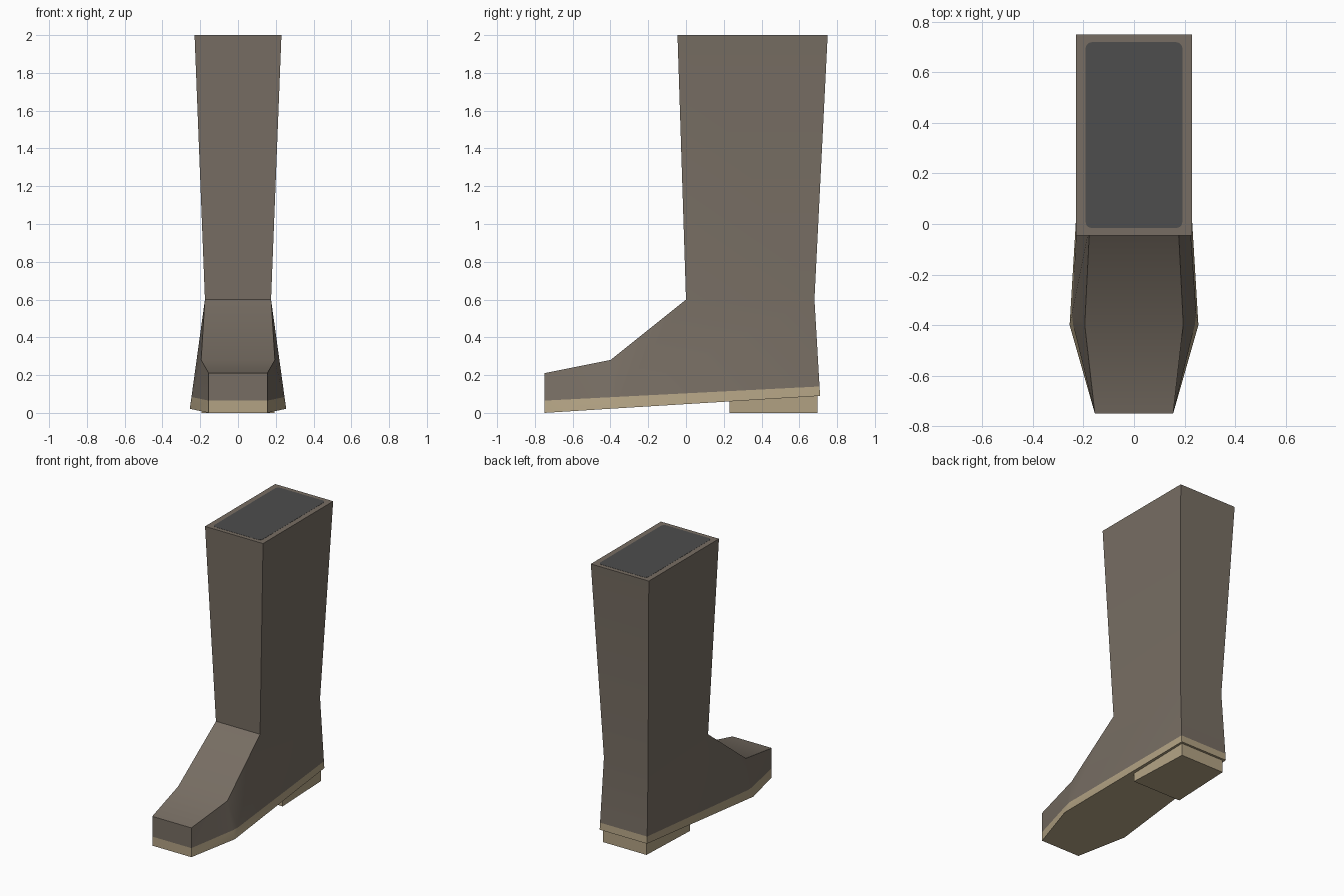
import bpy, bmesh, math
from mathutils import Vector

if "Cube" in bpy.data.objects:
    bpy.data.objects.remove(bpy.data.objects["Cube"])


def material(name, rgb):
    m = bpy.data.materials.new(name)
    m.diffuse_color = (*rgb, 1)
    m.use_nodes = True
    m.node_tree.nodes["Principled BSDF"].inputs["Base Color"].default_value = m.diffuse_color
    return m


LEATHER = material("brown leather", (0.185, 0.155, 0.125))
SOLE = material("tan sole", (0.45, 0.365, 0.23))
DARK = material("dark opening", (0.075, 0.075, 0.075))


def mirrored_solid(bm, profile, sides):
    """Solid from a side profile of (half width, y, z), mirrored across x."""
    right = [bm.verts.new((x, y, z)) for x, y, z in profile]
    left = [bm.verts.new((-x, y, z)) for x, y, z in profile]
    n = len(profile)
    for f in sides:
        bm.faces.new([right[i] for i in f])
        bm.faces.new([left[i] for i in reversed(f)])
    for i in range(n):
        j = (i + 1) % n
        bm.faces.new((right[i], left[i], left[j], right[j]))
    bmesh.ops.recalc_face_normals(bm, faces=bm.faces)


def finish(bm, name, mats, smooth=None):
    me = bpy.data.meshes.new(name)
    bm.to_mesh(me)
    bm.free()
    for m in mats:
        me.materials.append(m)
    ob = bpy.data.objects.new(name, me)
    bpy.context.collection.objects.link(ob)
    if smooth:
        bpy.ops.object.select_all(action='DESELECT')
        ob.select_set(True)
        bpy.context.view_layer.objects.active = ob
        bpy.ops.object.shade_smooth_by_angle(angle=math.radians(smooth))
    return ob


# Boot body: toe, ball, heel, ankle and shaft in one side profile
profile = [
    (0.155, -0.75, 0.0),    # 0 toe bottom
    (0.255, -0.40, 0.022),  # 1 ball bottom
    (0.188, 0.71, 0.09),    # 2 heel bottom
    (0.175, 0.68, 0.60),    # 3 ankle back
    (0.23, 0.75, 2.0),      # 4 top back
    (0.23, -0.045, 2.0),    # 5 top front
    (0.175, 0.0, 0.60),     # 6 ankle front
    (0.195, -0.40, 0.28),   # 7 instep
    (0.155, -0.75, 0.21),   # 8 toe top
]
bm = bmesh.new()
mirrored_solid(bm, profile, [(0, 1, 7, 8), (1, 6, 7), (1, 2, 3, 6), (3, 4, 5, 6)])

# Sole band: cut along a sloping plane and colour everything under it
point = Vector((0, -0.75, 0.065))
normal = Vector((0, -0.075, 1.46)).normalized()
bmesh.ops.bisect_plane(bm, geom=bm.verts[:] + bm.edges[:] + bm.faces[:],
                       plane_co=point, plane_no=normal)
for f in bm.faces:
    f.material_index = int((f.calc_center_median() - point).dot(normal) < 0)
finish(bm, "boot_body", [LEATHER, SOLE], 50)

# Heel block, its top following the sole
bm = bmesh.new()
mirrored_solid(bm, [(0.193, 0.23, 0.0), (0.173, 0.695, 0.0),
                    (0.173, 0.695, 0.09), (0.193, 0.23, 0.062)], [(0, 1, 2, 3)])
finish(bm, "heel_block", [SOLE])

# Dark opening: thin plate with rounded corners on the shaft top
hw, y0, y1, r = 0.192, -0.016, 0.72, 0.025
bm = bmesh.new()
ring = []
corners = [(hw - r, y1 - r), (-hw + r, y1 - r), (-hw + r, y0 + r), (hw - r, y0 + r)]
for k, (cx, cy) in enumerate(corners):
    for s in range(4):
        a = math.radians(90 * k + 30 * s)
        ring.append(bm.verts.new((cx + r * math.cos(a), cy + r * math.sin(a), 1.999)))
base = bm.faces.new(ring)
top = bmesh.ops.extrude_face_region(bm, geom=[base])["geom"]
bmesh.ops.translate(bm, verts=[v for v in top if isinstance(v, bmesh.types.BMVert)],
                    vec=(0, 0, 0.002))
bmesh.ops.recalc_face_normals(bm, faces=bm.faces)
finish(bm, "shaft_opening", [DARK])
